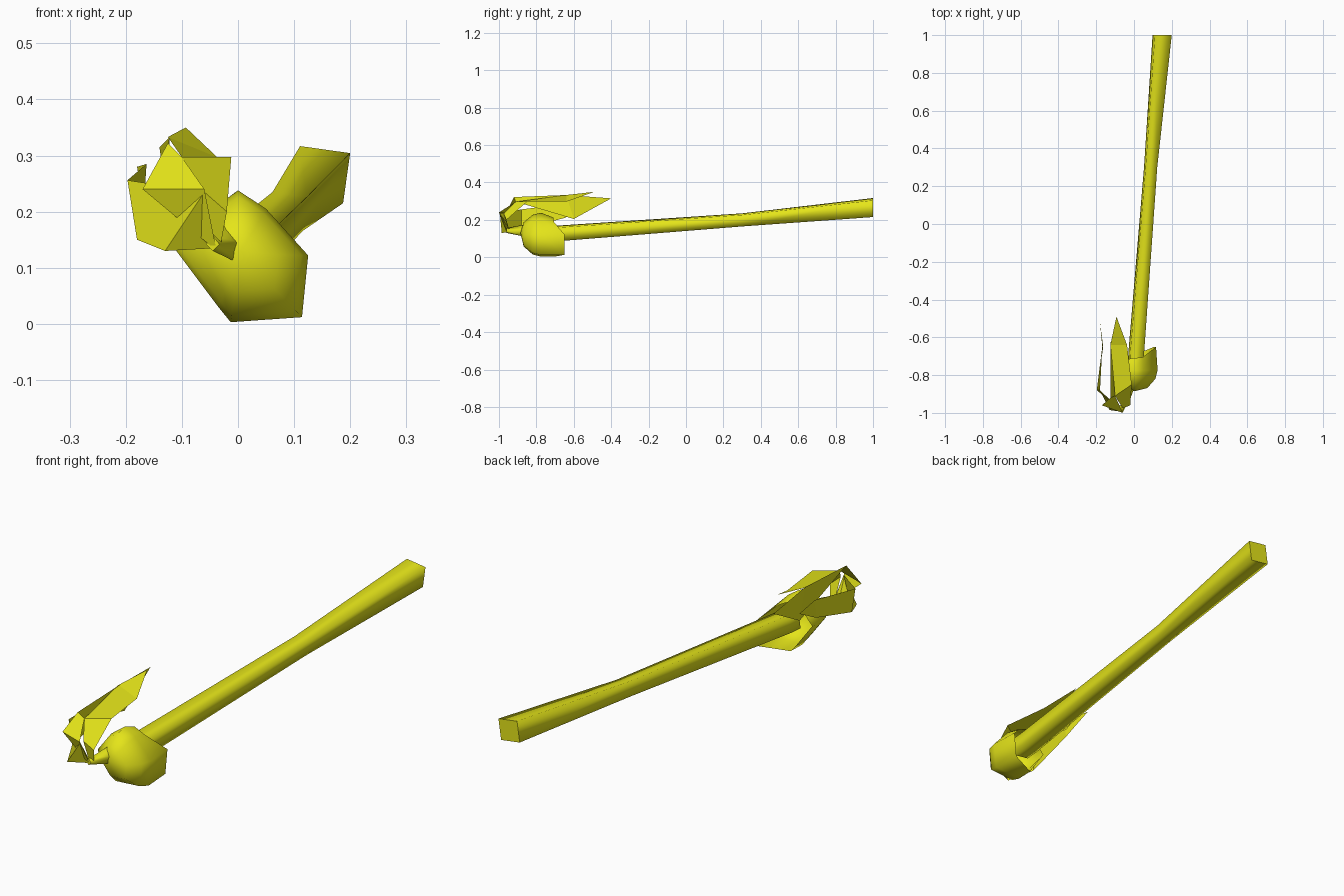
import bpy, bmesh, math
from mathutils import Vector

if "Cube" in bpy.data.objects:
    bpy.data.objects.remove(bpy.data.objects["Cube"])

yellow = bpy.data.materials.new("yellow")
yellow.diffuse_color = (0.78, 0.78, 0.01, 1)
yellow.use_nodes = True
yellow.node_tree.nodes["Principled BSDF"].inputs["Base Color"].default_value = yellow.diffuse_color


def loft(name, rings, closed=True, caps=(), smooth=True):
    """Skin a list of point rings; one-point rings become tips."""
    bm = bmesh.new()
    vs = [[bm.verts.new(p) for p in r] for r in rings]
    for a, b in zip(vs, vs[1:]):
        n = max(len(a), len(b))
        for i in range(n if closed else n - 1):
            j = (i + 1) % n
            quad = [a[i % len(a)], a[j % len(a)], b[j % len(b)], b[i % len(b)]]
            bm.faces.new(list(dict.fromkeys(quad))).smooth = smooth
    if closed:
        bmesh.ops.recalc_face_normals(bm, faces=bm.faces)
    for k in caps:
        cap = bm.faces.new(vs[k])
        for e in cap.edges:
            e.smooth = False
    if closed:
        bmesh.ops.recalc_face_normals(bm, faces=bm.faces)
    me = bpy.data.meshes.new(name)
    bm.to_mesh(me)
    bm.free()
    me.materials.append(yellow)
    ob = bpy.data.objects.new(name, me)
    bpy.context.collection.objects.link(ob)
    return ob


def square(x, y, z, half, tilt=-8):
    r, t = half * math.sqrt(2), math.radians(tilt + 45)
    return [(x + r * math.cos(t + k * math.pi / 2), y,
             z + r * math.sin(t + k * math.pi / 2)) for k in range(4)]


# Long four-sided stem, widening to the far end
loft("stem", [square(0.010, -0.74, 0.125, 0.037),
              square(0.012, -0.68, 0.128, 0.037),
              square(0.088, 0.30, 0.200, 0.031),
              square(0.149, 1.00, 0.266, 0.045)], caps=(0, 3))

# Hooded bulb, open at the back with a longer lip on the lower right
outline = [(0.0, 0.238), (0.05, 0.205), (0.125, 0.122), (0.114, 0.012),
           (-0.013, 0.003), (-0.035, 0.03), (-0.11, 0.13), (-0.065, 0.19)]
lip = [-0.71, -0.705, -0.65, -0.65, -0.70, -0.71, -0.72, -0.72]
cx, cz = 0.005, 0.125


def bulb_ring(y, s):
    return [(cx + (x - cx) * s, y, cz + (z - cz) * s) for x, z in outline]


rim = [(cx + (x - cx) * 0.93, y, cz + (z - cz) * (0.99 if z < 0.1 else 0.78))
       for (x, z), y in zip(outline, lip)]
loft("bulb", [[(cx, -0.885, 0.13)], bulb_ring(-0.868, 0.55),
              bulb_ring(-0.82, 0.9), bulb_ring(-0.775, 1.0), rim])

# Short neck joining bulb and blossom
loft("neck", [[(x * 1.0 - 0.015, -0.86, z + 0.14) for x, z in
               [(0.02, 0.005), (-0.01, 0.035), (-0.03, 0.0), (0.012, -0.03)]],
              [(-0.045 + x, -0.96, z + 0.142) for x, z in
               [(0.012, 0.0), (0.0, 0.015), (-0.012, 0.0), (0.0, -0.012)]]],
     caps=(1,))

# Three swept-back petals: rows of left and right edge points, then a tip
petals = {
    "inner_petal": [
        [(-0.05, -0.95, 0.145), (-0.03, -0.945, 0.145)],
        [(-0.06, -0.975, 0.235), (-0.02, -0.96, 0.20)],
        [(-0.10, -0.91, 0.297), (-0.012, -0.85, 0.297)],
        [(-0.125, -0.64, 0.333), (-0.037, -0.64, 0.297)],
        [(-0.093, -0.49, 0.35)]],
    "middle_petal": [
        [(-0.05, -0.96, 0.14), (-0.04, -0.96, 0.14)],
        [(-0.17, -0.96, 0.24), (-0.06, -1.0, 0.24)],
        [(-0.125, -0.92, 0.322), (-0.10, -0.91, 0.297)],
        [(-0.122, -0.64, 0.333), (-0.125, -0.60, 0.205)],
        [(-0.14, -0.40, 0.315)]],
    "outer_petal": [
        [(-0.05, -0.95, 0.15), (-0.04, -0.95, 0.135)],
        [(-0.06, -0.995, 0.235), (-0.13, -0.985, 0.13)],
        [(-0.197, -0.88, 0.256), (-0.18, -0.88, 0.15)],
        [(-0.163, -0.65, 0.285), (-0.168, -0.65, 0.21)],
        [(-0.18, -0.52, 0.28)]],
}
for name, rows in petals.items():
    loft(name, rows, closed=False, smooth=False)
